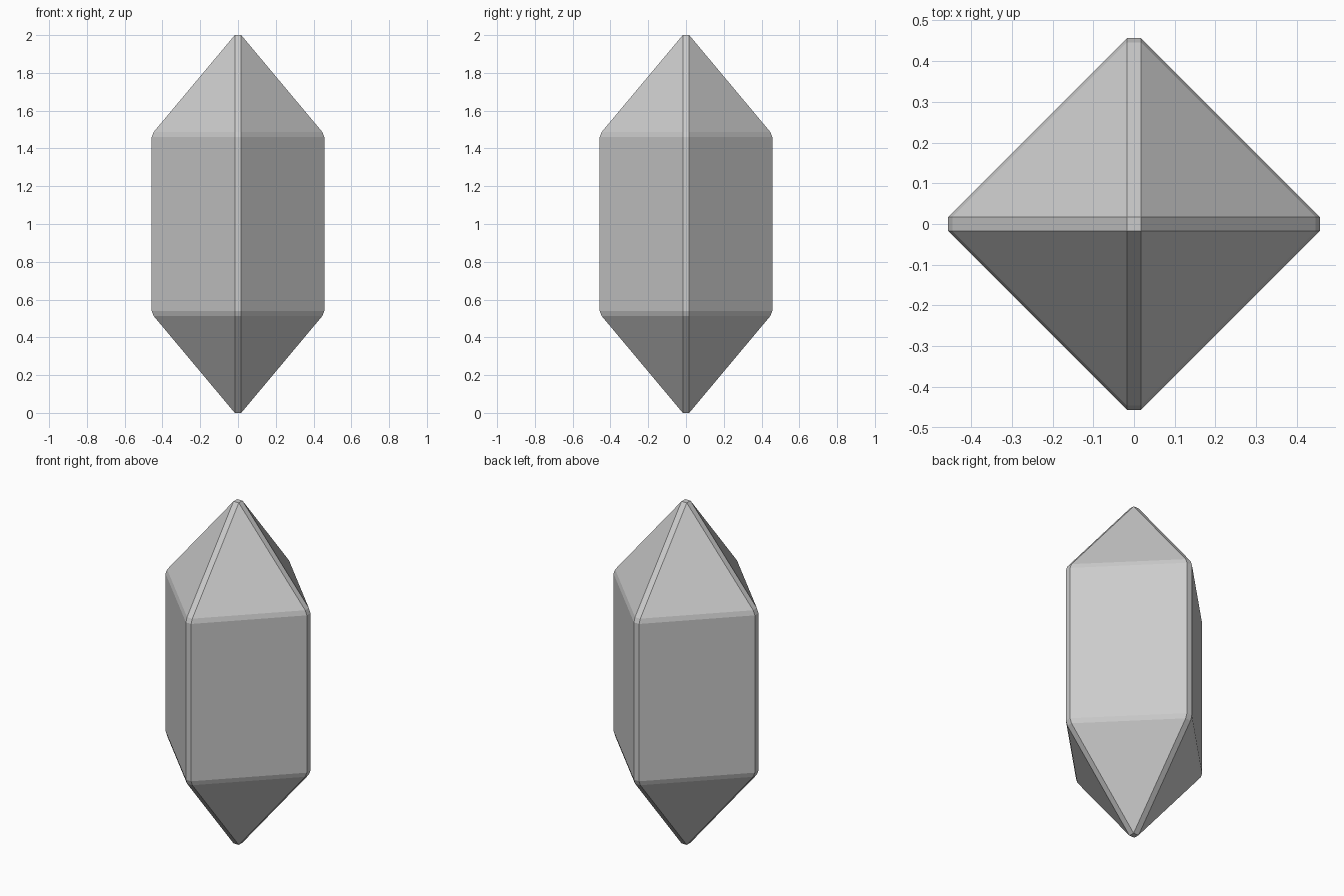
import bpy, bmesh

if "Cube" in bpy.data.objects:
    bpy.data.objects.remove(bpy.data.objects["Cube"])

C = 0.017  # half width of the bevel strips
# (corner radius, height) of each ring, bottom tip to top tip
HALF = [(C, 0.0), (0.4465, 0.513), (0.457, 0.54)]
RINGS = HALF + [(r, 2 - z) for r, z in reversed(HALF)]


def ring(bm, r, z):
    # square standing on its corners, each corner cut flat
    pts = [(r, -C), (r, C), (C, r), (-C, r), (-r, C), (-r, -C), (-C, -r), (C, -r)]
    return [bm.verts.new((x, y, z)) for x, y in pts]


# Crystal: stacked rings skinned with flat faces
bm = bmesh.new()
rings = [ring(bm, r, z) for r, z in RINGS]
for a, b in zip(rings, rings[1:]):
    for i in range(8):
        j = (i + 1) % 8
        bm.faces.new((a[i], a[j], b[j], b[i]))
bm.faces.new(rings[0][::-1])
bm.faces.new(rings[-1])

# Tip rings collapse to small squares
bmesh.ops.remove_doubles(bm, verts=bm.verts[:], dist=1e-5)
bmesh.ops.recalc_face_normals(bm, faces=bm.faces[:])

mesh = bpy.data.meshes.new("crystal")
bm.to_mesh(mesh)
bm.free()
bpy.context.collection.objects.link(bpy.data.objects.new("crystal", mesh))
